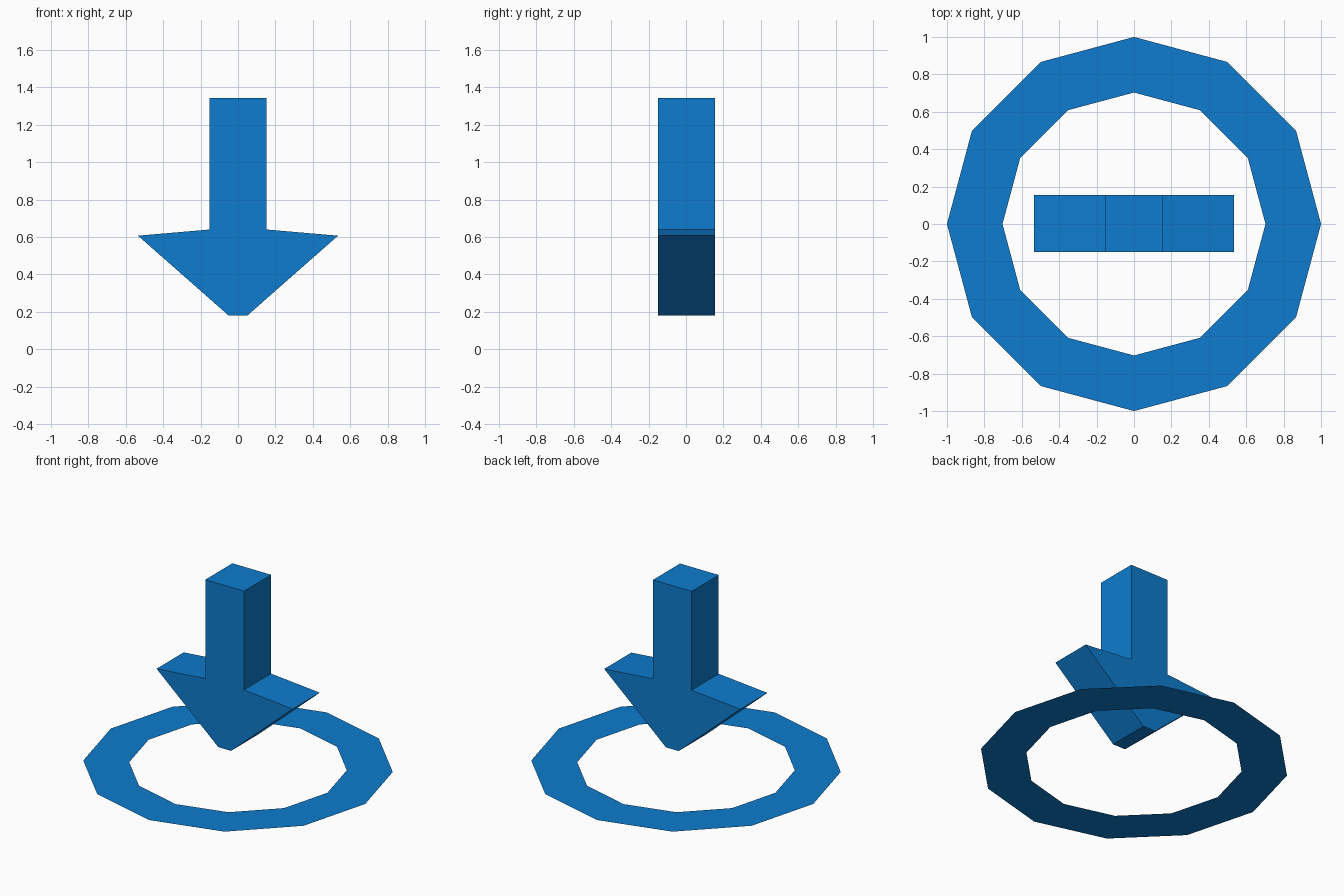
import bpy, bmesh, math

if "Cube" in bpy.data.objects:
    bpy.data.objects.remove(bpy.data.objects["Cube"])

blue = bpy.data.materials.new("blue")
blue.diffuse_color = (0.0044, 0.2, 0.62, 1)
blue.use_nodes = True
blue.node_tree.nodes["Principled BSDF"].inputs["Base Color"].default_value = blue.diffuse_color


def add_object(name, bm):
    bmesh.ops.recalc_face_normals(bm, faces=bm.faces)
    mesh = bpy.data.meshes.new(name)
    bm.to_mesh(mesh)
    bm.free()
    mesh.materials.append(blue)
    obj = bpy.data.objects.new(name, mesh)
    bpy.context.collection.objects.link(obj)
    return obj


# Flat twelve-sided ground ring
SIDES = 12
bm = bmesh.new()
inner, outer = [
    [bm.verts.new((r * math.cos(math.tau * i / SIDES), r * math.sin(math.tau * i / SIDES), 0))
     for i in range(SIDES)]
    for r in (0.703, 1.0)]
for i in range(SIDES):
    j = (i + 1) % SIDES
    bm.faces.new((inner[i], outer[i], outer[j], inner[j]))
bmesh.ops.recalc_face_normals(bm, faces=bm.faces)
if bm.faces[:][0].normal.z < 0:
    bmesh.ops.reverse_faces(bm, faces=bm.faces)
mesh = bpy.data.meshes.new("ground_ring")
bm.to_mesh(mesh)
bm.free()
mesh.materials.append(blue)
bpy.context.collection.objects.link(bpy.data.objects.new("ground_ring", mesh))

# Downward arrow: mirrored half outline, extruded front to back
half = [(0.05, 0.18), (0.535, 0.607), (0.152, 0.64), (0.152, 1.342)]
outline = half + [(-x, z) for x, z in reversed(half)]
bm = bmesh.new()
face = bm.faces.new([bm.verts.new((x, -0.15, z)) for x, z in outline])
extruded = bmesh.ops.extrude_face_region(bm, geom=[face], use_keep_orig=True)
moved = [v for v in extruded["geom"] if isinstance(v, bmesh.types.BMVert)]
bmesh.ops.translate(bm, verts=moved, vec=(0, 0.304, 0))
add_object("down_arrow", bm)
